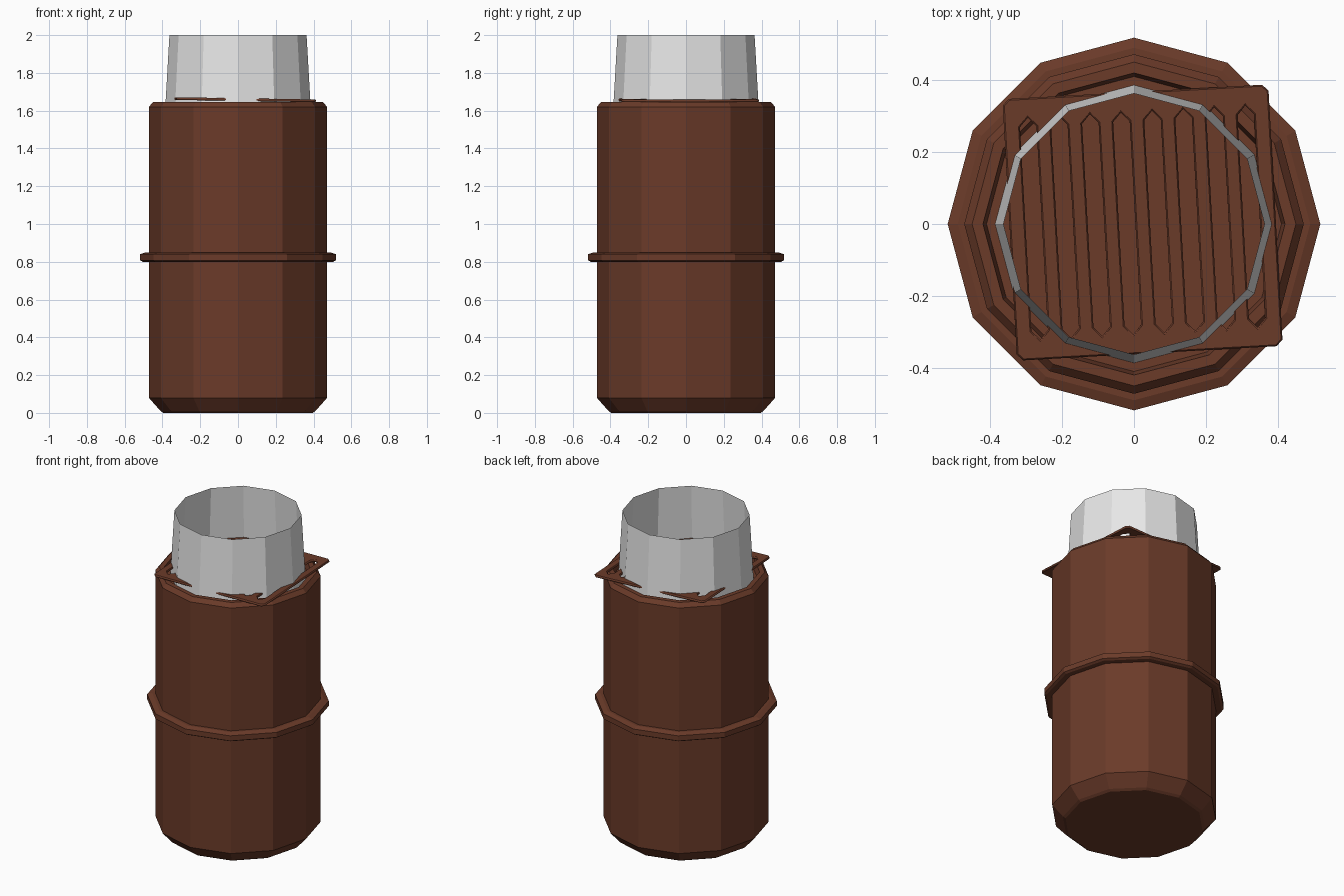
import bpy, bmesh, math

if "Cube" in bpy.data.objects:
    bpy.data.objects.remove(bpy.data.objects["Cube"])

def material(name, rgb):
    m = bpy.data.materials.new(name)
    m.diffuse_color = (*rgb, 1)
    m.use_nodes = True
    m.node_tree.nodes["Principled BSDF"].inputs["Base Color"].default_value = m.diffuse_color
    return m

RUST = material("rust_brown", (0.145, 0.043, 0.022))
GREY = material("light_grey", (0.8, 0.8, 0.8))
SIDES = 12

def lathe(name, profile, mat, closed=False):
    """Turn an (r, z) profile, listed bottom to top on the outside, around z."""
    bm = bmesh.new()
    rings = []
    for r, z in profile:
        if r == 0:
            rings.append([bm.verts.new((0, 0, z))] * SIDES)
        else:
            rings.append([bm.verts.new((r * math.cos(math.tau * i / SIDES),
                                        r * math.sin(math.tau * i / SIDES), z))
                          for i in range(SIDES)])
    pairs = list(zip(rings, rings[1:]))
    if closed:
        pairs.append((rings[-1], rings[0]))
    for a, b in pairs:
        for i in range(SIDES):
            j = (i + 1) % SIDES
            bm.faces.new(list(dict.fromkeys((a[i], a[j], b[j], b[i]))))
    me = bpy.data.meshes.new(name)
    bm.to_mesh(me)
    bm.free()
    me.materials.append(mat)
    ob = bpy.data.objects.new(name, me)
    bpy.context.collection.objects.link(ob)
    return ob

# barrel with chamfered foot, rim and recessed top
lathe("barrel", [(0, 0), (0.395, 0), (0.41, 0.01), (0.472, 0.08), (0.472, 1.62),
                 (0.45, 1.645), (0.42, 1.645), (0.41, 1.60), (0, 1.60)], RUST)

# raised hoop round the middle
lathe("hoop", [(0.46, 0.80), (0.505, 0.80), (0.518, 0.808), (0.518, 0.84),
               (0.49, 0.85), (0.46, 0.85)], RUST, closed=True)

# open tapered sleeve on top
lathe("sleeve", [(0.386, 1.60), (0.363, 2.0)], GREY)

# slotted grate: flat curve with holes, laid slightly askew
cu = bpy.data.curves.new("grate", 'CURVE')
cu.dimensions = '2D'
cu.fill_mode = 'BOTH'
cu.extrude = 0.003
cu.bevel_depth = 0.004
cu.bevel_resolution = 0

def outline(points):
    s = cu.splines.new('POLY')
    s.points.add(len(points) - 1)
    for p, (x, y) in zip(s.points, points):
        p.co = (x, y, 0, 1)
    s.use_cyclic_u = True

w, h, c = 0.366, 0.360, 0.015
outline([(-w + c, -h), (w - c, -h), (w, -h + c), (w, h - c),
         (w - c, h), (-w + c, h), (-w, h - c), (-w, -h + c)])
for i in range(8):
    x = (i - 3.5) * 0.0865
    a, b, t = 0.027, 0.285, 0.315
    outline([(x - a, -b), (x, -t), (x + a, -b), (x + a, b), (x, t), (x - a, b)])
cu.materials.append(RUST)
grate = bpy.data.objects.new("grate", cu)
bpy.context.collection.objects.link(grate)
grate.location = (0.024, 0.004, 1.658)
grate.rotation_euler = (0, 0.016, math.radians(3.2))
bpy.context.view_layer.objects.active = grate
grate.select_set(True)
bpy.ops.object.convert(target='MESH')
